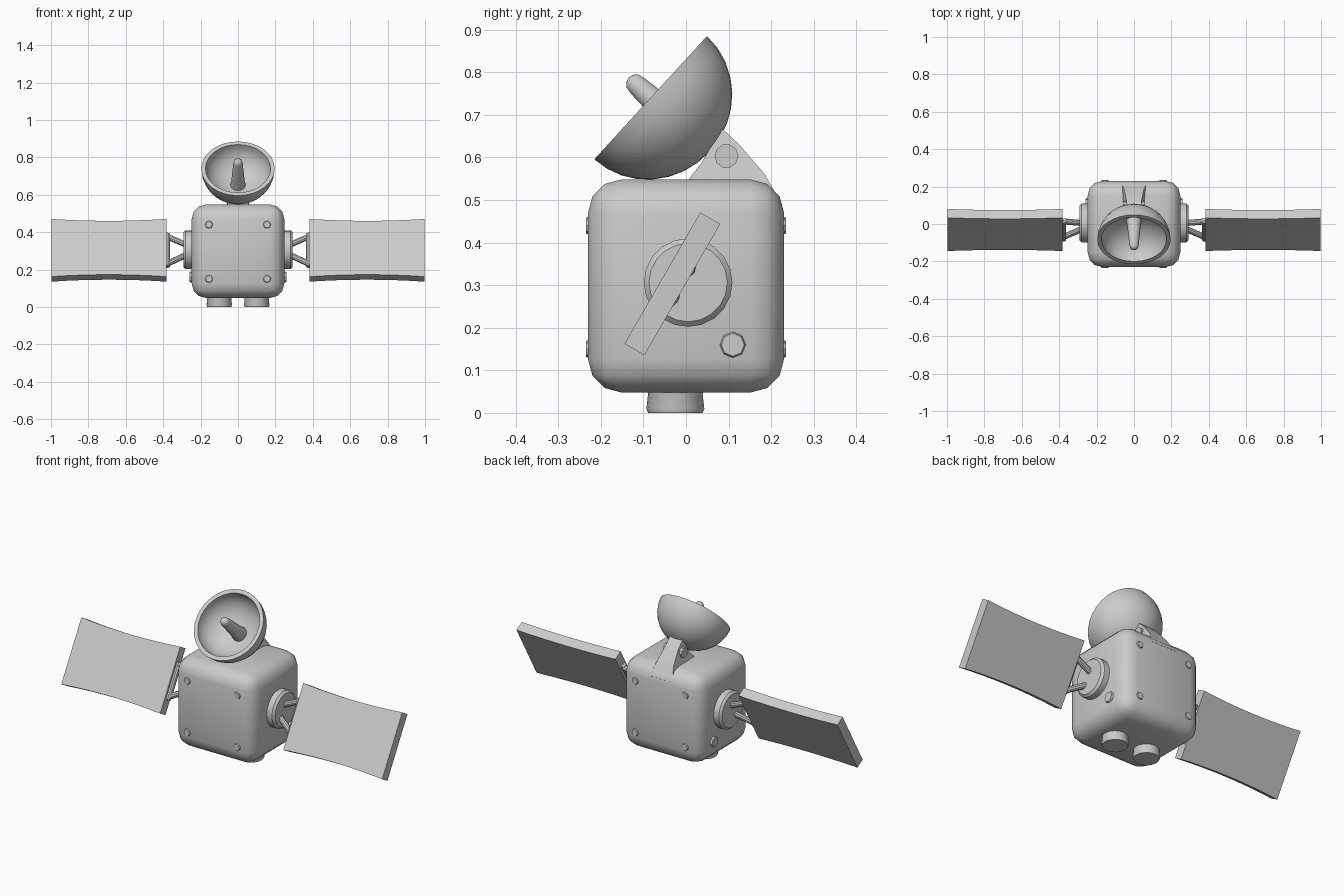
import bpy, bmesh, math
from mathutils import Vector

if "Cube" in bpy.data.objects:
    bpy.data.objects.remove(bpy.data.objects["Cube"])

grey = bpy.data.materials.new("light_grey")
grey.diffuse_color = (0.6, 0.6, 0.6, 1)
grey.use_nodes = True
grey.node_tree.nodes["Principled BSDF"].inputs["Base Color"].default_value = grey.diffuse_color


def finish(name, bm, angle=35):
    bmesh.ops.recalc_face_normals(bm, faces=bm.faces)
    mesh = bpy.data.meshes.new(name)
    bm.to_mesh(mesh)
    bm.free()
    mesh.materials.append(grey)
    ob = bpy.data.objects.new(name, mesh)
    bpy.context.collection.objects.link(ob)
    bpy.ops.object.select_all(action='DESELECT')
    ob.select_set(True)
    bpy.context.view_layer.objects.active = ob
    bpy.ops.object.shade_smooth_by_angle(angle=math.radians(angle))
    return ob


def lathe(name, profile, origin, axis, sides=24):
    """Spin (radius, height) points around an axis; radius 0 makes a pole."""
    bm = bmesh.new()
    rings = []
    for r, h in profile:
        if r == 0:
            rings.append([bm.verts.new((0, 0, h))] * sides)
        else:
            rings.append([bm.verts.new((r * math.cos(t), r * math.sin(t), h))
                          for t in (2 * math.pi * i / sides for i in range(sides))])
    for a, b in zip(rings, rings[1:]):
        for i in range(sides):
            j = (i + 1) % sides
            quad = list(dict.fromkeys((a[i], a[j], b[j], b[i])))
            bm.faces.new(quad)
    q = Vector(axis).to_track_quat('Z', 'Y')
    for v in bm.verts:
        v.co = q @ v.co + Vector(origin)
    return finish(name, bm)


def rod(name, a, b, r):
    a, b = Vector(a), Vector(b)
    length = (b - a).length
    return lathe(name, [(0, 0), (r, 0), (r, length), (0, length)], a, b - a, 10)


# Rounded cube body
bm = bmesh.new()
bmesh.ops.create_cube(bm, size=1)
for v in bm.verts:
    v.co = Vector((v.co.x * 0.495, v.co.y * 0.46, v.co.z * 0.50 + 0.298))
bmesh.ops.bevel(bm, geom=bm.edges[:], offset=0.078, segments=3, profile=0.5, affect='EDGES')
finish("body", bm, 40)

# Solar panels, leaning back, with slightly waisted edges
up = Vector((0, 0.5, 0.866))       # along the panel height
out = Vector((0, -0.866, 0.5))     # panel face direction
centre = Vector((0, -0.032, 0.303))
for side, label in ((1, "right"), (-1, "left")):
    bm = bmesh.new()
    rings = []
    steps = 8
    for i in range(steps + 1):
        t = i / steps
        half = 0.166 + 0.012 * (2 * t - 1) ** 2
        x = side * (0.383 + 0.615 * t)
        rings.append([bm.verts.new(centre + Vector((x, 0, 0)) + up * half * u + out * 0.027 * w)
                      for u, w in ((-1, -1), (1, -1), (1, 1), (-1, 1))])
    for a, b in zip(rings, rings[1:]):
        for k in range(4):
            bm.faces.new((a[k], a[(k + 1) % 4], b[(k + 1) % 4], b[k]))
    bm.faces.new(rings[0])
    bm.faces.new(rings[-1])
    finish(label + "_solar_panel", bm, 30)

    # Round hub on the side of the body
    lathe(label + "_hub", [(0, 0), (0.104, 0), (0.104, 0.045), (0.092, 0.057), (0, 0.057)],
          (side * 0.235, 0.005, 0.306), (side, 0, 0), 20)
    # Forked arm between hub and panel
    for s, tag in ((1, "upper"), (-1, "lower")):
        rod(f"{label}_{tag}_strut", Vector((side * 0.275, -0.01, 0.305)) + up * 0.03 * s,
            centre + Vector((side * 0.40, 0, 0)) + up * 0.095 * s, 0.016)
    rod(label + "_cross_strut", centre + Vector((side * 0.378, 0, 0)) - up * 0.1,
        centre + Vector((side * 0.378, 0, 0)) + up * 0.1, 0.015)

    # Bolt head low on the side
    lathe(label + "_side_bolt", [(0, 0), (0.033, 0), (0.027, 0.018), (0, 0.018)],
          (side * 0.24, 0.11, 0.16), (side, 0, 0), 8)
    # Thruster foot
    lathe(label + "_thruster", [(0, 0), (0.064, 0), (0.068, 0.01), (0.064, 0.045), (0.078, 0.075), (0, 0.075)],
          (side * 0.1, -0.025, 0), (0, 0, 1), 16)
    # Small rivets on the front and back
    for d, face in ((-1, "front"), (1, "back")):
        for z in (0.15, 0.44):
            lathe(f"{label}_{face}_rivet", [(0, 0), (0.024, 0), (0.018, 0.012), (0, 0.012)],
                  (side * 0.155, d * 0.223, z), (0, d, 0), 8)

# Dish bowl with a hollow inside
axis = Vector((0, -0.738, 0.675))
rim = Vector((0, -0.083, 0.74))
bowl = []
for i in range(9):
    a = math.pi / 2 * i / 8
    bowl.append((0.196 * math.sin(a) if i else 0, -0.188 * math.cos(a)))
for i in range(8, -1, -1):
    a = math.pi / 2 * i / 8
    bowl.append((0.174 * math.sin(a) if i else 0, -0.135 * math.cos(a)))
lathe("dish", bowl, rim, axis, 32)

# Tapered feed horn with a rounded tip
lathe("dish_feed", [(0, -0.14), (0.042, -0.14), (0.036, -0.10), (0.025, 0.04),
                    (0.021, 0.058), (0.012, 0.067), (0, 0.07)], rim, axis, 14)

# Wedge bracket holding the dish, wider at its foot
bm = bmesh.new()
outline = [(0.0, 0.54), (0.035, 0.585), (0.085, 0.668), (0.125, 0.63), (0.185, 0.56),
           (0.225, 0.49), (0.215, 0.46), (0.05, 0.50)]
sides = []
for s in (-1, 1):
    sides.append([bm.verts.new((s * (0.04 + max(0, 0.60 - z) * 0.3), y, z)) for y, z in outline])
    bm.faces.new(sides[-1])
n = len(outline)
for i in range(n):
    j = (i + 1) % n
    bm.faces.new((sides[0][i], sides[0][j], sides[1][j], sides[1][i]))
finish("dish_bracket", bm, 25)
rod("bracket_pin", (-0.058, 0.095, 0.603), (0.058, 0.095, 0.603), 0.028)
